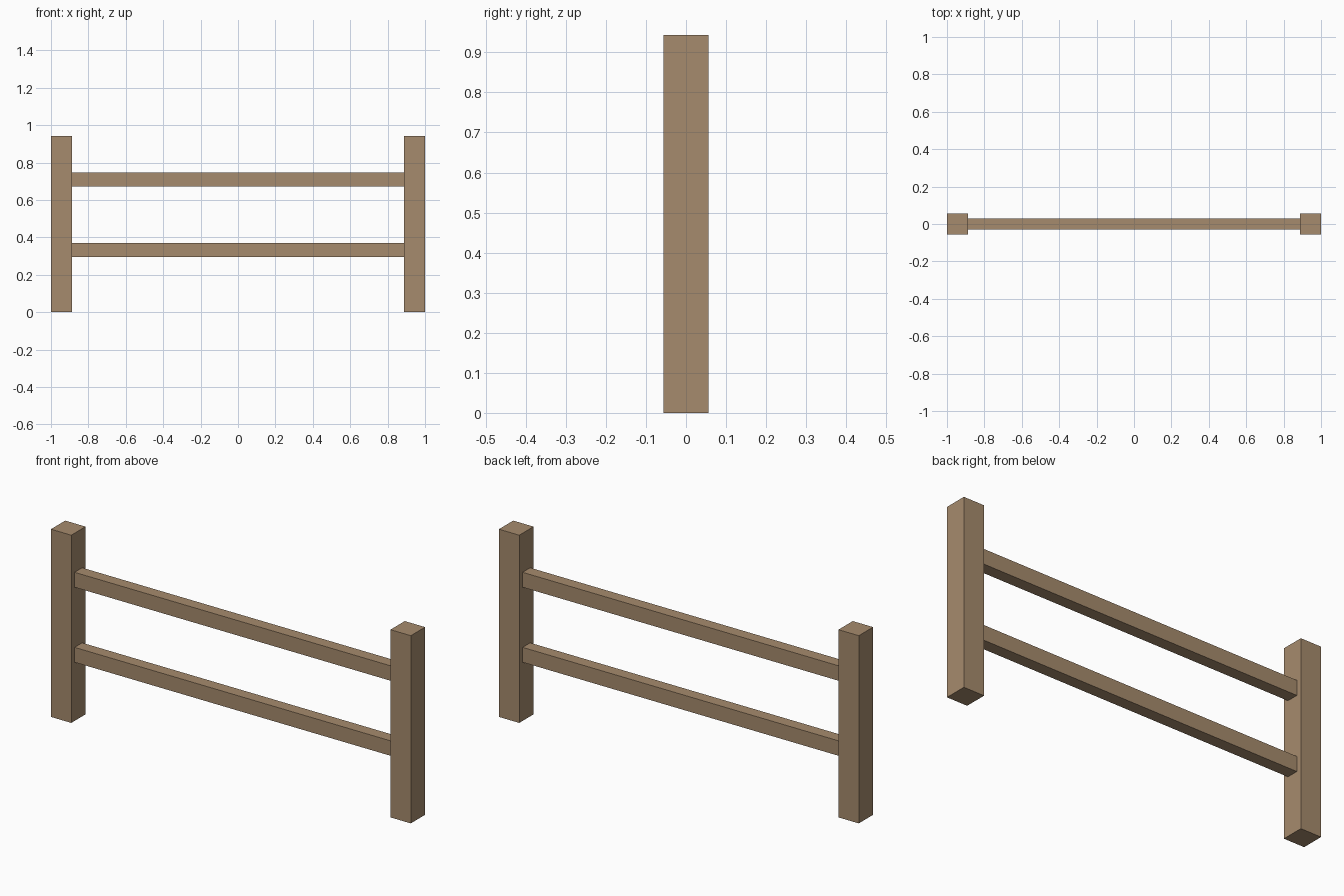
import bpy

if "Cube" in bpy.data.objects:
    bpy.data.objects.remove(bpy.data.objects["Cube"])

# Weathered wood colour
wood = bpy.data.materials.new("brown_wood")
wood.diffuse_color = (0.381, 0.258, 0.153, 1.0)
wood.use_nodes = True
wood.node_tree.nodes["Principled BSDF"].inputs["Base Color"].default_value = wood.diffuse_color


def beam(name, size, centre):
    """Add a plain square-edged timber."""
    bpy.ops.mesh.primitive_cube_add(size=1, location=centre)
    obj = bpy.context.object
    obj.name = name
    obj.scale = size
    bpy.ops.object.transform_apply(location=False, rotation=False, scale=True)
    obj.data.materials.append(wood)
    return obj


POST = 0.113      # post thickness
HEIGHT = 0.943    # post height
POST_X = 1 - POST / 2

# Upright posts
for side, sign in (("left", -1), ("right", 1)):
    beam(side + "_post", (POST, POST, HEIGHT), (sign * POST_X, 0, HEIGHT / 2))

# Horizontal rails, seated into the posts
for level, z in (("lower", 0.332), ("upper", 0.709)):
    beam(level + "_rail", (2 * POST_X, 0.06, 0.075), (0, 0, z))
